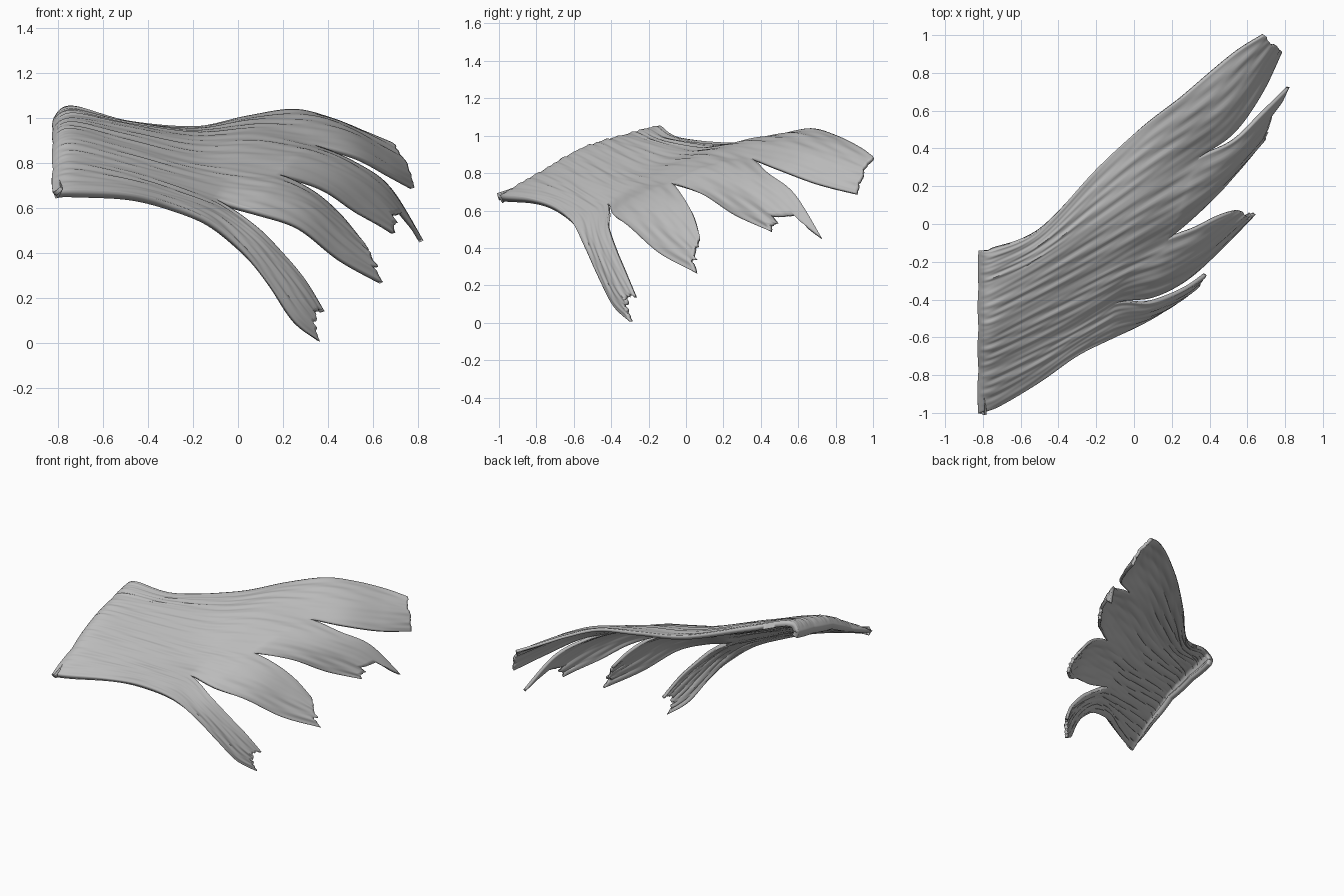
import bpy, bmesh, math, random
from mathutils import Vector

random.seed(4)
cube = bpy.data.objects.get("Cube")
if cube:
    bpy.data.objects.remove(cube, do_unlink=True)

ROWS, COLS, LAST = 81, 30, 9

# Outer borders of the sheet, from the root to the tips
rear_border = [(-.82, -.14, 1.0), (-.74, -.14, 1.055), (-.5, -.03, .99), (-.2, .29, .962), (.04, .51, 1.01),
               (.25, .67, 1.04), (.42, .81, 1.0), (.57, .93, .94), (.69, 1.0, .89)]
front_border = [(-.82, -1, .675), (-.72, -.97, .68), (-.5, -.84, .665), (-.3, -.7, .62), (-.12, -.61, .54),
                (.03, -.54, .4), (.15, -.47, .245), (.26, -.39, .09), (.365, -.3, .005)]

# Seams shared by neighbouring lobes up to where they split
seam_ab = [(-.82, -.33, .96), (-.74, -.31, 1.01), (-.5, -.19, .97), (-.2, 0, .92), (.1, .2, .93), (.34, .35, .88)]
seam_bc = [(-.82, -.55, .9), (-.74, -.54, .94), (-.5, -.42, .88), (-.2, -.27, .8), (0, -.17, .775), (.18, -.08, .75)]
seam_cd = [(-.82, -.77, .78), (-.74, -.75, .82), (-.5, -.64, .77), (-.3, -.54, .71), (-.1, -.42, .64)]

# Free edges on the two sides of each split
split_a = [(.53, .48, .83), (.68, .69, .75), (.785, .91, .69)]
split_b_rear = [(.53, .44, .8), (.68, .58, .69), (.825, .725, .455)]
split_b_front = [(.38, .09, .685), (.54, .26, .575), (.7, .45, .49)]
split_c_rear = [(.33, -.02, .68), (.45, .035, .58), (.55, .075, .46)]
split_c_front = [(.1, -.39, .58), (.28, -.3, .51), (.46, -.14, .37), (.645, .05, .27)]
split_d = [(.08, -.42, .52), (.2, -.385, .4), (.3, -.335, .28), (.385, -.27, .14)]


def spline(points, t):
    """Smooth curve through the points, with one unit of t per point."""
    n = len(points) - 1
    i = max(0, min(int(t), n - 1))
    f = t - i
    p0, p1, p2, p3 = (Vector(points[max(0, min(k, n))]) for k in range(i - 1, i + 3))
    a, b = (p2 - p0) / 2, (p3 - p1) / 2
    return (p1 * (2 * f**3 - 3 * f**2 + 1) + a * (f**3 - 2 * f**2 + f)
            + p2 * (3 * f**2 - 2 * f**3) + b * (f**3 - f**2))


def edge(root, free=()):
    """Edge whose shared part is identical for both neighbouring lobes."""
    x, y, z = root[0]
    # The root end rolls under into a lip, deeper towards the rear
    root = [(x + .012, y, z - .02 - .12 * (z - .67))] + root
    full = root + list(free)
    return lambda t: spline(root if t <= len(root) - 1 else full, t)


def smooth(a, b, x):
    x = max(0, min(1, (x - a) / (b - a)))
    return x * x * (3 - 2 * x)


def ragged(notch, fray):
    """How far each lengthwise strand stops short of the tip."""
    cut, level = [], 0
    for c in range(COLS + 1):
        if c % 3 == 0:
            level = random.uniform(0, fray)
        u = c / COLS
        cut.append((level + notch) * min(1, 5 * u, 5 * (1 - u)))
    return cut


def add_lobe(bm, front, rear, notch, fray, phase):
    cut = ragged(notch, fray)
    grid = []
    for r in range(ROWS + 1):
        row = []
        for c in range(COLS + 1):
            u = c / COLS
            t = LAST * r / ROWS
            t -= cut[c] * smooth(7.3, LAST, t)
            lo, hi = front(t), rear(t)
            across = hi - lo
            step = (front(t + .05) + rear(t + .05) - front(t - .05) - rear(t - .05))
            normal = step.cross(across).normalized()
            # Arched cross-section plus broken lengthwise grooves
            arch = math.sin(math.pi * u)
            lift = across.length * (.02 + .06 * smooth(4, 7, t)) * arch
            groove = math.sin(23 * u + phase + .6 * t) * math.sin(1.7 * t + 5 * u + phase)
            groove += .6 * math.sin(41 * u - .9 * t + phase) * math.cos(2.3 * t - 7 * u)
            lift += .0035 * groove * min(1, 4 * arch) * smooth(1, 2, t)
            row.append(bm.verts.new(lo + across * u + normal * lift))
        grid.append(row)
    for r in range(ROWS):
        for c in range(COLS):
            bm.faces.new((grid[r][c], grid[r + 1][c], grid[r + 1][c + 1], grid[r][c + 1]))


# Four lobes welded into one sheet along their seams
bm = bmesh.new()
add_lobe(bm, edge(seam_ab, split_a), edge(rear_border), 0, .16, 0)
add_lobe(bm, edge(seam_bc, split_b_front), edge(seam_ab, split_b_rear), .35, .28, 1.3)
add_lobe(bm, edge(seam_cd, split_c_front), edge(seam_bc, split_c_rear), .03, .22, 2.1)
add_lobe(bm, edge(front_border), edge(seam_cd, split_d), .25, .28, 3.4)
bmesh.ops.remove_doubles(bm, verts=bm.verts, dist=.0004)
mesh = bpy.data.meshes.new("lobed_sheet")
bm.to_mesh(mesh)
bm.free()
sheet = bpy.data.objects.new("lobed_sheet", mesh)
bpy.context.collection.objects.link(sheet)

# Thickness, heavier at the root and thin at the tips
group = sheet.vertex_groups.new(name="thickness")
for v in mesh.vertices:
    group.add([v.index], 1 - .5 * smooth(-.8, .5, v.co.x), "REPLACE")
solid = sheet.modifiers.new("Thickness", "SOLIDIFY")
solid.thickness = .04
solid.offset = -1
solid.vertex_group = group.name

# One plain grey
grey = bpy.data.materials.new("plain_grey")
grey.use_nodes = True
color = (.5, .5, .5, 1)
grey.diffuse_color = color
for node in grey.node_tree.nodes:
    if node.type == "BSDF_PRINCIPLED":
        node.inputs["Base Color"].default_value = color
mesh.materials.append(grey)

bpy.ops.object.select_all(action="DESELECT")
sheet.select_set(True)
bpy.context.view_layer.objects.active = sheet
bpy.ops.object.shade_smooth_by_angle(angle=math.radians(45))
